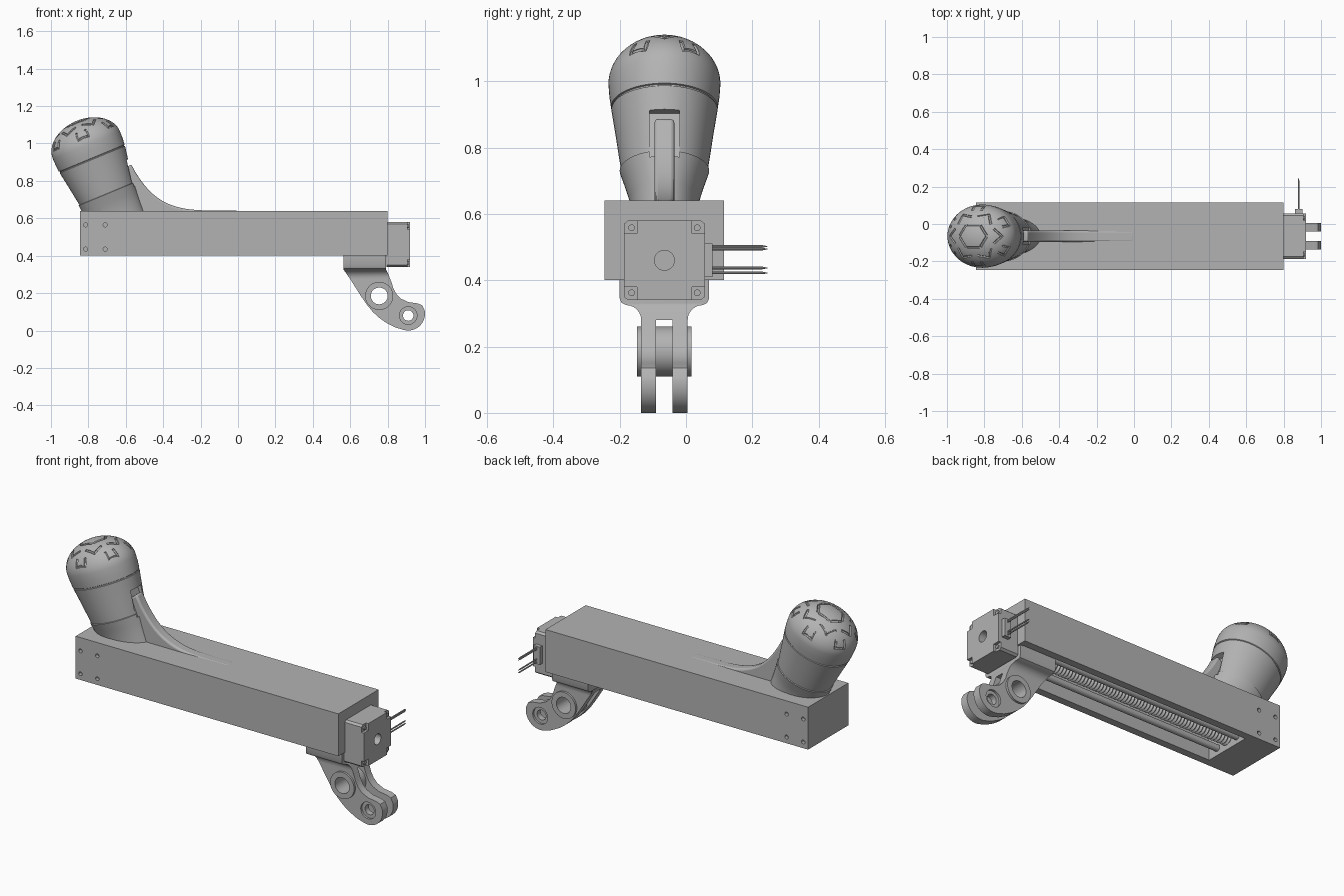
import bpy, bmesh
from math import sin, cos, radians, sqrt, pi
from mathutils import Matrix, Vector

if "Cube" in bpy.data.objects:
    bpy.data.objects.remove(bpy.data.objects["Cube"])

grey = bpy.data.materials.new("plain grey")
grey.use_nodes = True
grey.diffuse_color = (0.45, 0.45, 0.45, 1)
grey.node_tree.nodes["Principled BSDF"].inputs["Base Color"].default_value = (0.45, 0.45, 0.45, 1)

MID = -0.065          # centre plane of the mechanism
AXES = {"x": Matrix.Rotation(pi / 2, 4, "Y"), "y": Matrix.Rotation(-pi / 2, 4, "X")}


def finish(name, bm):
    bmesh.ops.recalc_face_normals(bm, faces=bm.faces)
    me = bpy.data.meshes.new(name)
    bm.to_mesh(me)
    bm.free()
    me.materials.append(grey)
    ob = bpy.data.objects.new(name, me)
    bpy.context.scene.collection.objects.link(ob)
    return ob


def box(name, lo, hi, frame=Matrix()):
    lo, hi = Vector(lo), Vector(hi)
    bm = bmesh.new()
    m = frame @ Matrix.Translation((lo + hi) / 2) @ Matrix.Diagonal((*(hi - lo), 1))
    bmesh.ops.create_cube(bm, size=1, matrix=m)
    return finish(name, bm)


def prism(name, pts, axis, lo, hi):
    """Extrude an outline (x,z) along y, or (y,z) along x."""
    bm = bmesh.new()
    place = (lambda p, d: (p[0], d, p[1])) if axis == "y" else (lambda p, d: (d, *p))
    a, b = [[bm.verts.new(place(p, d)) for p in pts] for d in (lo, hi)]
    bm.faces.new(a)
    bm.faces.new(b)
    for i in range(len(pts)):
        j = (i + 1) % len(pts)
        bm.faces.new((a[i], a[j], b[j], b[i]))
    return finish(name, bm)


def loft(name, rings, frame, n=32):
    """Skin elliptical rings (height, rx, ry) stacked along the frame's z."""
    bm = bmesh.new()
    loops = [[bm.verts.new(frame @ Vector((rx * cos(2 * pi * i / n), ry * sin(2 * pi * i / n), t)))
              for i in range(n)] for t, rx, ry in rings]
    for a, b in zip(loops, loops[1:]):
        for i in range(n):
            j = (i + 1) % n
            bm.faces.new((a[i], a[j], b[j], b[i]))
    bm.faces.new(loops[0])
    bm.faces.new(loops[-1])
    return finish(name, bm)


def rod(name, axis, centre, r, lo, hi, n=32):
    """Cylinder along x (centre = y,z) or along y (centre = x,z)."""
    c = (0, *centre) if axis == "x" else (centre[0], 0, centre[1])
    return loft(name, [(lo, r, r), (hi, r, r)], Matrix.Translation(c) @ AXES[axis], n)


def bake(ob):
    dg = bpy.context.evaluated_depsgraph_get()
    return bpy.data.meshes.new_from_object(ob.evaluated_get(dg))


def combine(ob, tool, op="DIFFERENCE"):
    mod = ob.modifiers.new("bool", "BOOLEAN")
    mod.operation, mod.solver, mod.object = op, "EXACT", tool
    me = bake(ob)
    ob.modifiers.clear()
    ob.data = me
    bpy.data.objects.remove(tool)


# housing with its open channel and screw holes
housing = box("housing", (-0.845, -0.245, 0.40), (0.80, 0.115, 0.64))
combine(housing, box("channel", (-0.655, -0.203, 0.35), (0.775, 0.073, 0.60)))
for x in (-0.815, -0.71):
    for z in (0.435, 0.565):
        for y in (-0.245, 0.115):
            combine(housing, rod("hole", "y", (x, z), 0.011, y - 0.02, y + 0.02, 16))

# lead screw and guide rods
thread = []
for i in range(71):
    x = -0.66 + 0.02 * i
    thread += [(x, 0.028, 0.028), (x + 0.01, 0.037, 0.037)]
loft("lead_screw", thread, Matrix.Translation((0, MID, 0.46)) @ AXES["x"], 20)
for side, name in ((-1, "right"), (1, "left")):
    rod(name + "_guide_rod", "x", (MID + side * 0.075, 0.44), 0.018, -0.67, 0.78, 20)

# carriage and forked lever
box("carriage", (0.57, -0.197, 0.39), (0.765, 0.067, 0.56))
side_view = [(0.565, 0.402), (0.565, 0.325), (0.60, 0.275), (0.66, 0.18), (0.69, 0.137),
             (0.72, 0.10), (0.755, 0.068), (0.79, 0.043), (0.84, 0.017)]
side_view += [(0.91 + 0.09 * cos(radians(a)), 0.09 + 0.09 * sin(radians(a))) for a in range(-105, 21, 9)]
side_view += [(0.985, 0.135), (0.96, 0.145), (0.91, 0.152), (0.87, 0.171), (0.847, 0.195),
              (0.831, 0.225), (0.82, 0.26), (0.80, 0.31), (0.79, 0.33), (0.79, 0.402)]
lever = prism("forked_lever", side_view, "y", -0.3, 0.2)
half = [(0.135, 0.41), (0.135, 0.345), (0.129, 0.332), (0.115, 0.325)]
half += [(0.115 - 0.045 * sin(a * pi / 12), 0.28 + 0.045 * cos(a * pi / 12)) for a in range(1, 7)]
half += [(0.07, -0.1)]
end_view = [(MID + u, z) for u, z in half] + [(MID - u, z) for u, z in reversed(half)]
combine(lever, prism("end_outline", end_view, "x", 0.4, 1.2), "INTERSECT")
combine(lever, box("slot", (0.4, MID - 0.025, -0.1), (1.2, MID + 0.025, 0.28)))
combine(lever, rod("hub", "y", (0.755, 0.185), 0.075, MID - 0.082, MID + 0.082, 48), "UNION")
combine(lever, rod("hub_bore", "y", (0.755, 0.185), 0.045, -0.3, 0.2))
combine(lever, rod("eye_bore", "y", (0.91, 0.08), 0.028, -0.3, 0.2))
for s in (-1, 1):
    y = MID + s * 0.07
    combine(lever, rod("counterbore", "y", (0.91, 0.08), 0.047, y - 0.012, y + 0.012))

# motor with chamfered edges, corner pockets and shaft bore
octagon = []
for sy, sz in ((1, 1), (-1, 1), (-1, -1), (1, -1)):
    pair = [(MID + sy * 0.122, 0.46 + sz * 0.11), (MID + sy * 0.11, 0.46 + sz * 0.12)]
    octagon += pair if sy * sz > 0 else pair[::-1]
motor = prism("motor", octagon, "x", 0.795, 0.92)
combine(motor, rod("shaft_bore", "x", (MID, 0.46), 0.03, 0.86, 1.0))
for sy in (-1, 1):
    for sz in (-1, 1):
        y, z = MID + sy * 0.107, 0.46 + sz * 0.105
        combine(motor, box("pocket", (0.905, y - 0.024, z - 0.024), (1, y + 0.024, z + 0.024)))
        bolt = rod("motor_bolt", "x", (MID + sy * 0.099, 0.46 + sz * 0.098), 0.01, 0.90, 0.912, 16)

# connector and its pins
box("connector", (0.86, 0.05, 0.41), (0.90, 0.08, 0.51))
for z in (0.502, 0.494, 0.437, 0.422):
    loft("connector_pin", [(0.07, 0.004, 0.004), (0.23, 0.004, 0.004), (0.245, 0.001, 0.001)],
         Matrix.Translation((0.88, 0, z)) @ AXES["y"], 8)

# tilted handle knob: collar, grip and dome
tilt = Matrix.Translation((-0.665, MID, 0.64)) @ Matrix.Rotation(radians(-22.5), 4, "Y")
rings = [(-0.15, 0.15, 0.09), (0, 0.155, 0.104), (0.05, 0.158, 0.119), (0.097, 0.162, 0.135),
         (0.099, 0.157, 0.130), (0.15, 0.165, 0.138), (0.22, 0.176, 0.148), (0.297, 0.189, 0.160),
         (0.299, 0.185, 0.156), (0.303, 0.185, 0.156), (0.305, 0.190, 0.161), (0.34, 0.193, 0.166)]
for i in range(17):
    a = radians(88) * i / 16
    rings.append((0.38 + 0.14 * sin(a), 0.194 * cos(a), 0.169 * cos(a)))
knob = loft("handle_knob", rings, tilt, 64)
combine(knob, box("base_cut", (-1.2, -0.5, 0.2), (0, 0.4, 0.62)))
combine(knob, box("notch", (0.145, -0.045, 0.08), (0.3, 0.045, 0.225), tilt))


# tread grooves: strokes laid out on the dome in (radius, degrees)
def groove(stroke):
    flat = [Vector((r * cos(radians(d)), r * sin(radians(d)))) for r, d in stroke]
    path = [a.lerp(b, k / 5) for a, b in zip(flat, flat[1:]) for k in range(5)] + [flat[-1]]
    cu = bpy.data.curves.new("groove", "CURVE")
    cu.dimensions, cu.bevel_depth, cu.bevel_resolution, cu.use_fill_caps = "3D", 0.007, 1, True
    sp = cu.splines.new("POLY")
    sp.points.add(len(path) - 1)
    for pt, p in zip(sp.points, path):
        q = Vector((0.194 * p.x, 0.169 * p.y, 0.38 + 0.14 * sqrt(max(0, 1 - p.length_squared))))
        pt.co = (*(tilt @ q), 1)
    ob = bpy.data.objects.new("groove", cu)
    bpy.context.scene.collection.objects.link(ob)
    bpy.context.view_layer.update()
    bm = bmesh.new()
    bm.from_mesh(bake(ob))
    bmesh.ops.remove_doubles(bm, verts=bm.verts, dist=0.00001)
    bpy.data.objects.remove(ob)
    combine(knob, finish("groove_cutter", bm))


for k in range(6):
    d = 60 * k
    groove([(0.4, d + 3), (0.4, d + 57)])
    groove([(0.62, d - 22), (0.78, d), (0.62, d + 22)])
    groove([(0.82, d + 21), (0.96, d + 21), (0.96, d + 39), (0.82, d + 39)])

# curved fin running from the knob down onto the housing
crest = [(-0.572 * (1 - i / 24), 0.641 + 0.249 * (1 - i / 24) ** 4.5) for i in range(25)]
fin = prism("fin", [(0, 0.62), (-0.61, 0.62), (-0.61, 0.86)] + crest, "y", MID - 0.03, MID + 0.03)
bev = fin.modifiers.new("round", "BEVEL")
bev.width, bev.segments, bev.limit_method, bev.angle_limit = 0.012, 3, "ANGLE", radians(60)

# smooth curved surfaces, keep edges sharp
bpy.context.view_layer.update()
for ob in bpy.context.scene.objects:
    if ob.type == "MESH":
        bpy.ops.object.select_all(action="DESELECT")
        ob.select_set(True)
        bpy.context.view_layer.objects.active = ob
        bpy.ops.object.shade_smooth_by_angle(angle=radians(30))
